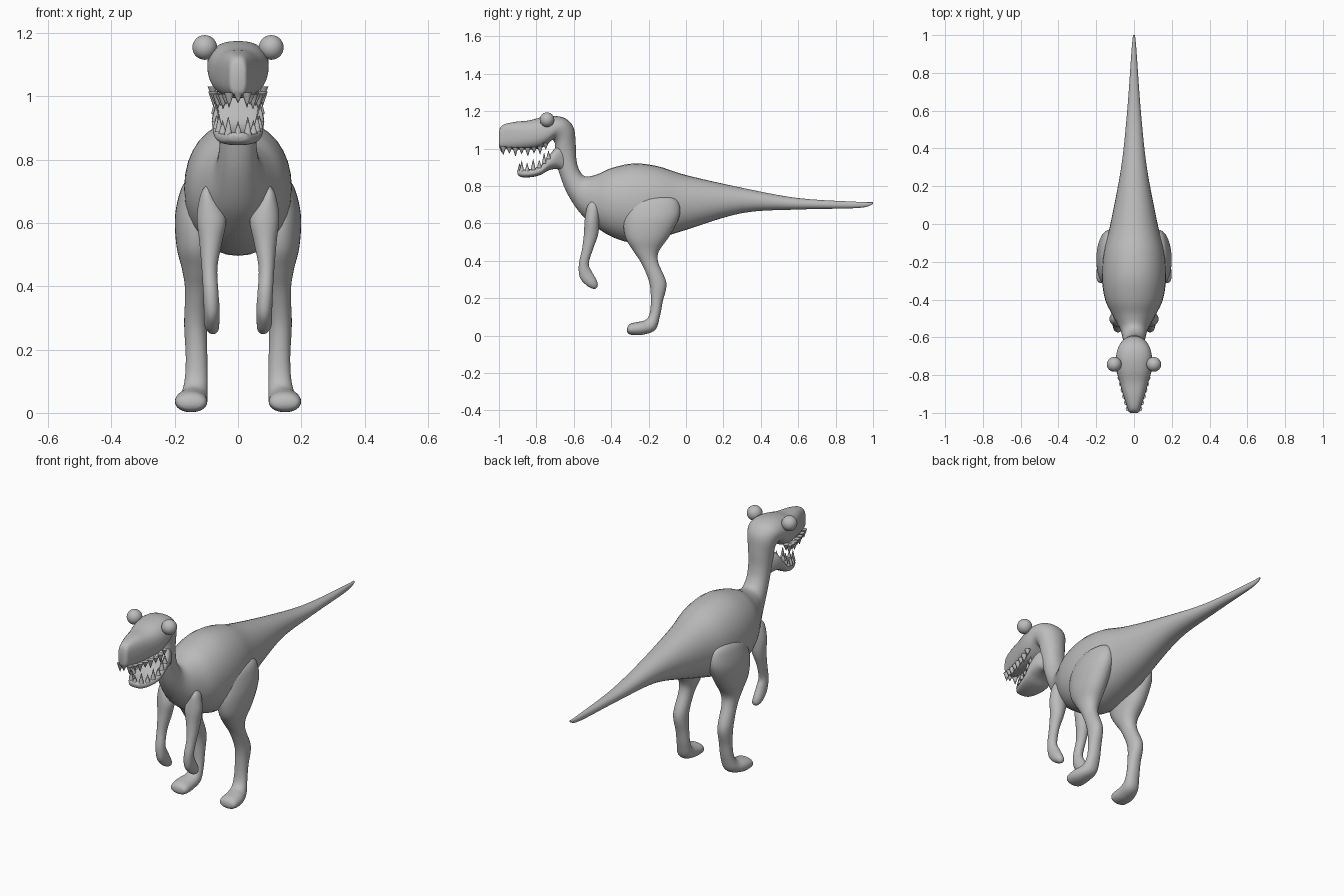
import bpy
import bmesh
import math
from mathutils import Vector

cube = bpy.data.objects.get("Cube")
if cube:
    bpy.data.objects.remove(cube, do_unlink=True)

skin = bpy.data.materials.new("grey_skin")
skin.use_nodes = True
grey = (0.5, 0.5, 0.5, 1)
skin.diffuse_color = grey
skin.node_tree.nodes["Principled BSDF"].inputs["Base Color"].default_value = grey

RING = 32
STEPS = 5


def finish(name, bm):
    """Turn a bmesh into a smooth grey object."""
    bmesh.ops.recalc_face_normals(bm, faces=bm.faces)
    mesh = bpy.data.meshes.new(name)
    bm.to_mesh(mesh)
    bm.free()
    mesh.materials.append(skin)
    obj = bpy.data.objects.new(name, mesh)
    bpy.context.collection.objects.link(obj)
    bpy.ops.object.select_all(action="DESELECT")
    obj.select_set(True)
    bpy.context.view_layer.objects.active = obj
    bpy.ops.object.shade_smooth_by_angle(angle=math.radians(50))
    return obj


def smooth_sections(sections):
    """Catmull-Rom interpolation between the given sections."""
    rows = [Vector(s) for s in sections]
    rows = [rows[0]] + rows + [rows[-1]]
    result = []
    for a, b, c, d in zip(rows, rows[1:], rows[2:], rows[3:]):
        for i in range(STEPS):
            t = i / STEPS
            result.append(b + (c - a) * (t / 2)
                          + (a * 2 - b * 5 + c * 4 - d) * (t * t / 2)
                          + (b * 3 - a - c * 3 + d) * (t ** 3 / 2))
    return result + [rows[-1]]


def bulge(value, power):
    return math.copysign(abs(value) ** (2 / power), value)


def loft(name, sections, power=2.0, end_power=None, side=1):
    """Skin rings; a section is upper y, z, lower y, z, centre x, half width."""
    bm = bmesh.new()
    rings = []
    rows = smooth_sections(sections)
    for k, (uy, uz, ly, lz, cx, w) in enumerate(rows):
        blend = max(0, k / (len(rows) - 1) * 2.5 - 1.5)
        p = power + ((end_power or power) - power) * blend
        ring = []
        for i in range(RING):
            angle = math.tau * i / RING
            s, c = bulge(math.sin(angle), p), bulge(math.cos(angle), p)
            ring.append(bm.verts.new((side * (cx + w * s),
                                      (uy + ly + (uy - ly) * c) / 2,
                                      (uz + lz + (uz - lz) * c) / 2)))
        rings.append(ring)
    for a, b in zip(rings, rings[1:]):
        for i in range(RING):
            j = (i + 1) % RING
            bm.faces.new((a[i], a[j], b[j], b[i]))
    bm.faces.new(rings[0])
    bm.faces.new(rings[-1])
    return finish(name, bm)


def teeth(name, rim, count, height, radius):
    """Row of pointed teeth around a U-shaped rim of (x, y, z) points."""
    path = [Vector(p) for p in rim]
    path += [Vector((-p.x, p.y, p.z)) for p in reversed(path)]
    lengths = [(b - a).length for a, b in zip(path, path[1:])]
    bm = bmesh.new()
    for n in range(count):
        left = sum(lengths) * n / (count - 1)
        k = 0
        while k < len(lengths) - 1 and left > lengths[k]:
            left -= lengths[k]
            k += 1
        spot = path[k].lerp(path[k + 1], min(1, left / lengths[k]))
        tall = height * (1.15 if n % 2 else 0.85)
        made = bmesh.ops.create_cone(bm, segments=8, radius1=radius, radius2=0.001,
                                     depth=abs(tall), cap_ends=True)["verts"]
        for v in made:
            v.co.z = v.co.z * math.copysign(1, tall) + tall / 2
            v.co += spot
    return finish(name, bm)


# Tail, trunk, neck and upper head in one skin
trunk = [
    (1, .713, 1, .703, .005),
    (.92, .715, .92, .682, .013),
    (.6, .735, .6, .674, .036),
    (.3, .79, .3, .655, .068),
    (0, .858, 0, .565, .125),
    (-.15, .905, -.15, .52, .16),
    (-.28, .92, -.28, .496, .17),
    (-.4, .895, -.4, .53, .153),
    (-.48, .86, -.5, .595, .11),
    (-.54, .852, -.57, .66, .075),
    (-.573, .89, -.635, .76, .06),
    (-.587, .95, -.675, .86, .058),
    (-.59, 1.03, -.7, .95, .064),
    (-.6, 1.11, -.7, 1.02, .076),
    (-.64, 1.158, -.715, 1.045, .09),
    (-.7, 1.174, -.745, 1.02, .097),
    (-.77, 1.168, -.785, 1, .092),
    (-.84, 1.15, -.84, .995, .076),
    (-.91, 1.143, -.91, .995, .056),
    (-.97, 1.13, -.97, 1, .036),
    (-.993, 1.112, -.993, 1.005, .028),
    (-1, 1.085, -1, 1.02, .02),
]
loft("body_and_head", [(a, b, c, d, 0, w) for a, b, c, d, w in trunk], 2.1, 3)

# Lower jaw
jaw = [
    (-.64, 1.02, -.64, .87, .05),
    (-.69, 1.01, -.69, .89, .075),
    (-.73, .965, -.735, .883, .082),
    (-.77, .915, -.775, .86, .078),
    (-.82, .893, -.82, .848, .068),
    (-.87, .887, -.87, .846, .05),
    (-.895, .885, -.895, .855, .032),
    (-.902, .88, -.902, .868, .015),
]
loft("lower_jaw", [(a, b, c, d, 0, w) for a, b, c, d, w in jaw], 2.6)

# Teeth
teeth("upper_teeth", [(.08, -.75, 1.03), (.077, -.79, 1.01), (.063, -.85, 1.005),
                      (.045, -.92, 1.005), (.026, -.985, 1.012)], 17, -.04, .016)
teeth("lower_teeth", [(.072, -.735, .945), (.069, -.775, .9), (.057, -.83, .882),
                      (.04, -.87, .878), (.018, -.89, .877)], 13, .05, .013)

leg = [
    (-.22, .738, -.13, .745, .13, .015),
    (-.27, .725, -.065, .735, .128, .038),
    (-.31, .69, -.035, .7, .126, .058),
    (-.334, .61, -.037, .63, .13, .069),
    (-.322, .52, -.09, .53, .13, .064),
    (-.28, .45, -.145, .45, .126, .05),
    (-.235, .38, -.148, .39, .13, .037),
    (-.195, .28, -.105, .28, .134, .036),
    (-.188, .18, -.125, .18, .131, .034),
    (-.195, .115, -.14, .1, .132, .036),
    (-.215, .085, -.165, .03, .138, .042),
    (-.25, .074, -.23, .005, .147, .05),
    (-.29, .066, -.285, .003, .148, .05),
    (-.309, .053, -.307, .01, .148, .04),
    (-.315, .038, -.315, .022, .148, .015),
]
arm = [
    (-.51, .714, -.488, .716, .098, .006),
    (-.53, .685, -.47, .69, .097, .022),
    (-.542, .615, -.464, .62, .084, .046),
    (-.546, .54, -.47, .54, .086, .036),
    (-.556, .46, -.498, .46, .09, .025),
    (-.573, .38, -.52, .385, .086, .024),
    (-.567, .31, -.505, .345, .083, .025),
    (-.53, .267, -.48, .3, .083, .024),
    (-.497, .25, -.472, .275, .08, .018),
    (-.483, .25, -.474, .26, .078, .006),
]
for side, word in ((1, "left"), (-1, "right")):
    loft(word + "_leg", leg, 2.1, side=side)
    loft(word + "_arm", arm, side=side)
    # Eye ball on the side of the head
    bm = bmesh.new()
    bmesh.ops.create_uvsphere(bm, u_segments=32, v_segments=16, radius=.039)
    bmesh.ops.translate(bm, verts=bm.verts, vec=(side * .105, -.743, 1.154))
    finish(word + "_eye", bm)
